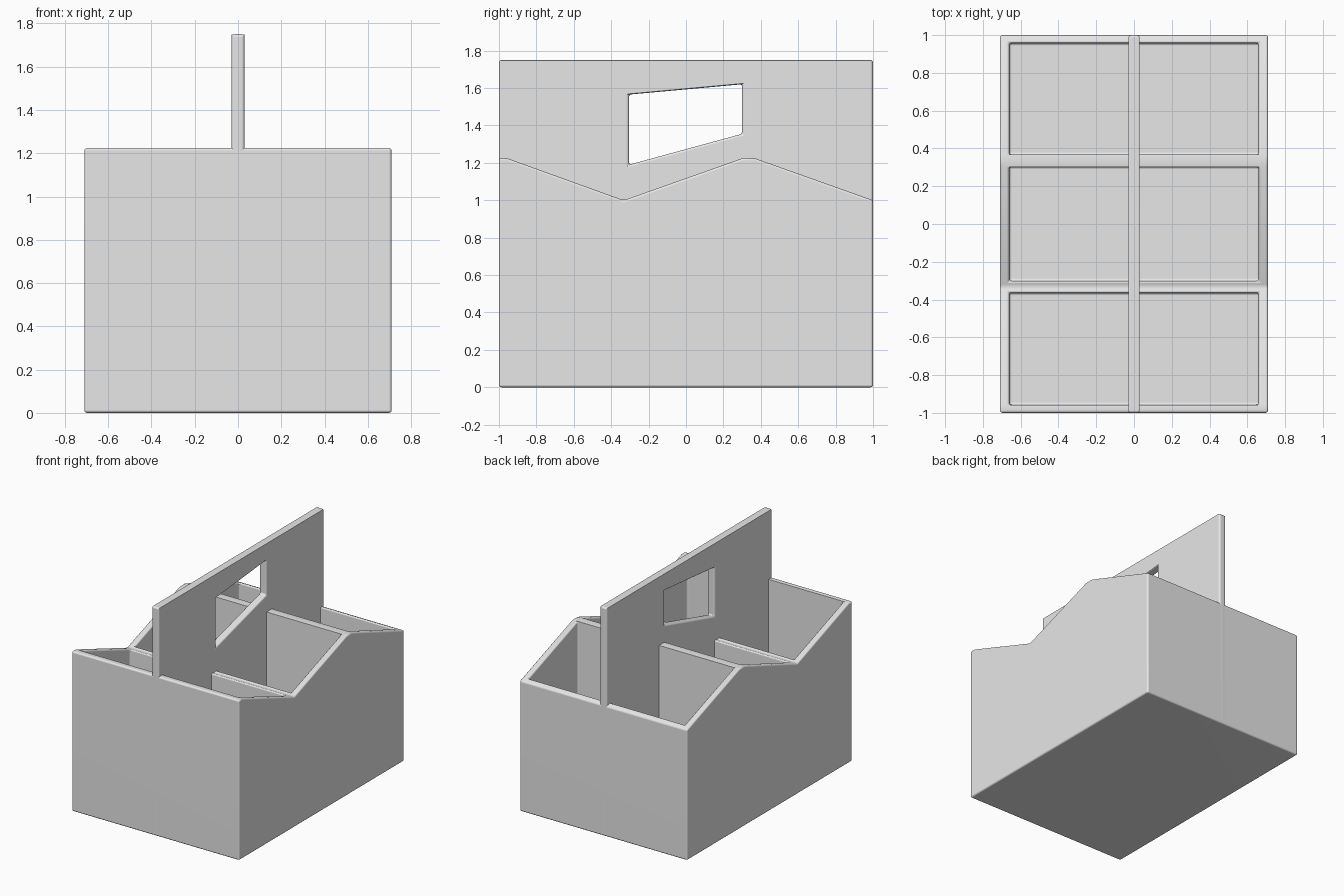
import bpy
import math

cube = bpy.data.objects.get("Cube")
if cube:
    bpy.data.objects.remove(cube, do_unlink=True)

# Single matte grey
grey = bpy.data.materials.new("light_grey")
grey.use_nodes = True
colour = (0.8, 0.8, 0.8, 1)
grey.diffuse_color = colour
grey.node_tree.nodes["Principled BSDF"].inputs["Base Color"].default_value = colour


def prism(name, outline, half):
    """Extrude a (y, z) outline from x = -half to x = half."""
    n = len(outline)
    verts = [(x, y, z) for x in (-half, half) for y, z in outline]
    faces = [tuple(reversed(range(n))), tuple(range(n, 2 * n))]
    faces += [(i, (i + 1) % n, n + (i + 1) % n, n + i) for i in range(n)]
    mesh = bpy.data.meshes.new(name)
    mesh.from_pydata(verts, [], faces)
    mesh.materials.append(grey)
    obj = bpy.data.objects.new(name, mesh)
    bpy.context.collection.objects.link(obj)
    return obj


def finish(obj, cutters):
    """Cut the openings, round the edges and shade smooth."""
    for cutter in cutters:
        cutter.hide_render = True
        cut = obj.modifiers.new("cut", 'BOOLEAN')
        cut.operation = 'DIFFERENCE'
        cut.solver = 'EXACT'
        cut.object = cutter
    bevel = obj.modifiers.new("round", 'BEVEL')
    bevel.width = 0.013
    bevel.segments = 3
    bevel.limit_method = 'ANGLE'
    bevel.angle_limit = math.radians(35)
    bpy.ops.object.select_all(action='DESELECT')
    bpy.context.view_layer.objects.active = obj
    obj.select_set(True)
    for name in [m.name for m in obj.modifiers]:
        bpy.ops.object.modifier_apply(modifier=name)
    for cutter in cutters:
        bpy.data.objects.remove(cutter, do_unlink=True)
    bpy.ops.object.shade_smooth_by_angle(angle=math.radians(40))
    obj.modifiers.new("flat_normals", 'WEIGHTED_NORMAL').keep_sharp = True


# Box with a zigzag rim, hollowed into three bays
LOW, HIGH = 1.0, 1.225
box = prism("box", [(-1, 0), (1, 0), (1, LOW), (0.367, HIGH), (0.303, HIGH),
                    (-0.333, LOW), (-0.957, HIGH), (-1, HIGH)], 0.71)
bays = []
for start, end in ((-0.957, -0.365), (-0.301, 0.303), (0.367, 0.957)):
    bays.append(prism("bay_cutter", [(start, 0.05), (end, 0.05),
                                     (end, 1.5), (start, 1.5)], 0.66))
finish(box, bays)

# Central panel with a slanted hand hole, also dividing the bays
panel = prism("handle_panel", [(-1, 0.02), (1, 0.02), (1, 1.75), (-1, 1.75)], 0.03)
hole = prism("hole_cutter", [(-0.305, 1.19), (0.3, 1.355),
                             (0.3, 1.62), (-0.305, 1.565)], 0.1)
finish(panel, [hole])
